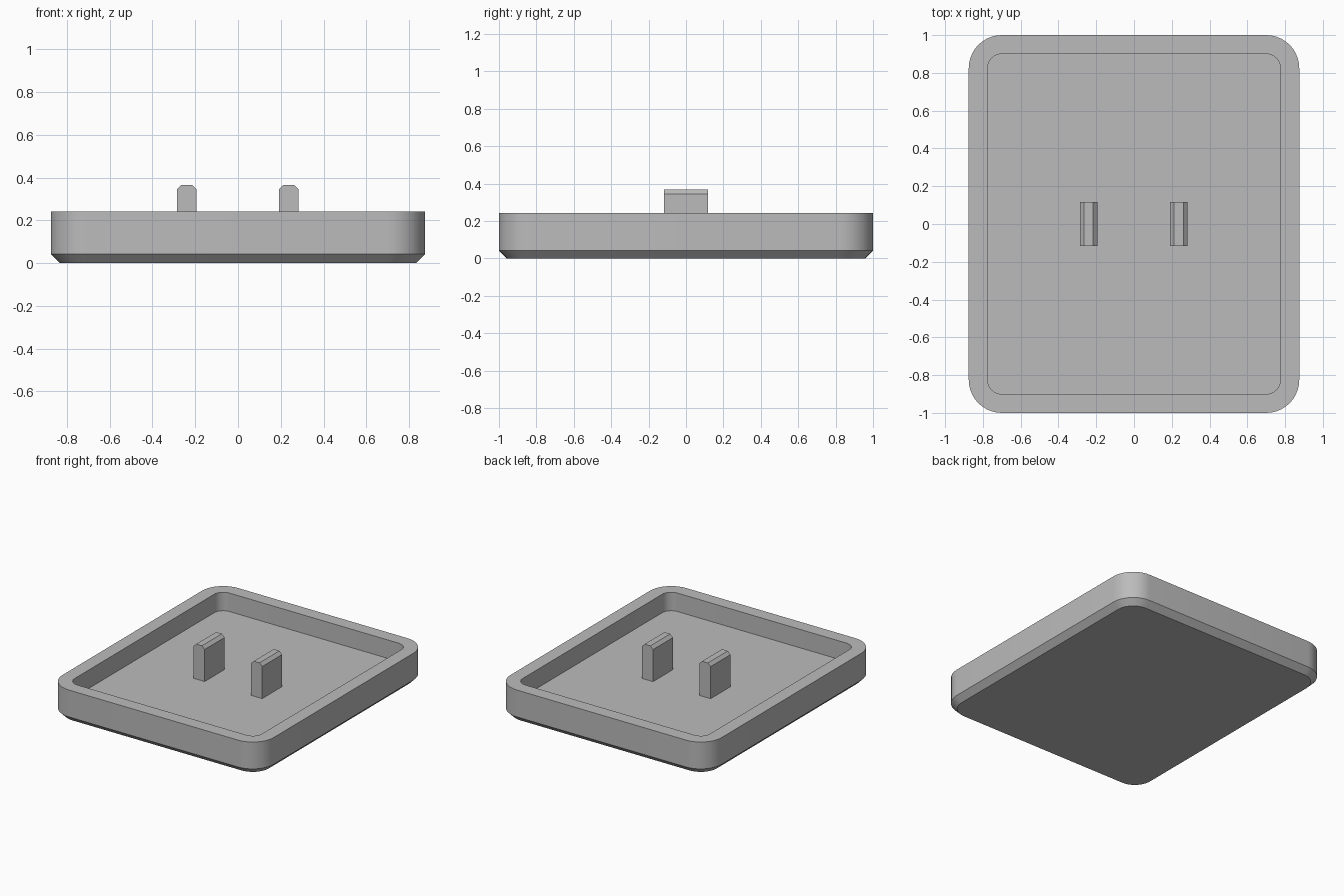
import bpy
import bmesh
import math

cube = bpy.data.objects.get("Cube")
if cube:
    bpy.data.objects.remove(cube, do_unlink=True)

grey = bpy.data.materials.new("plain grey")
grey.use_nodes = True
colour = (0.5, 0.5, 0.5, 1)
grey.diffuse_color = colour
grey.node_tree.nodes["Principled BSDF"].inputs["Base Color"].default_value = colour

HALF_X, HALF_Y, RADIUS = 0.875, 1.0, 0.175
HEIGHT, FLOOR, WALL, CHAMFER = 0.243, 0.105, 0.1, 0.042
STEPS = 10


def rounded_ring(bm, inset, z):
    """Ring of vertices along a rounded rectangle, inset from the outer outline."""
    r = RADIUS - inset
    cx, cy = HALF_X - RADIUS, HALF_Y - RADIUS
    ring = []
    for corner, (sx, sy) in enumerate(((1, 1), (-1, 1), (-1, -1), (1, -1))):
        for i in range(STEPS + 1):
            a = math.radians(90) * (corner + i / STEPS)
            ring.append(bm.verts.new((sx * cx + r * math.cos(a),
                                      sy * cy + r * math.sin(a), z)))
    return ring


def finish(bm, name):
    bmesh.ops.recalc_face_normals(bm, faces=bm.faces[:])
    mesh = bpy.data.meshes.new(name)
    bm.to_mesh(mesh)
    bm.free()
    mesh.materials.append(grey)
    obj = bpy.data.objects.new(name, mesh)
    bpy.context.collection.objects.link(obj)
    return obj


# Tray: chamfered base, outer wall, rim, inner wall and floor
bm = bmesh.new()
profile = ((CHAMFER, 0), (0, CHAMFER), (0, HEIGHT), (WALL, HEIGHT), (WALL, FLOOR))
rings = [rounded_ring(bm, inset, z) for inset, z in profile]
for low, high in zip(rings, rings[1:]):
    for i in range(len(low)):
        j = (i + 1) % len(low)
        bm.faces.new((low[i], low[j], high[j], high[i]))
bm.faces.new(rings[0])
bm.faces.new(rings[-1])
tray = finish(bm, "tray")
bpy.ops.object.select_all(action="DESELECT")
tray.select_set(True)
bpy.context.view_layer.objects.active = tray
bpy.ops.object.shade_smooth_by_angle(angle=math.radians(30))

# Two upright tabs with chamfered long top edges
TAB_HALF, TAB_LENGTH, TAB_TOP, TAB_CHAMFER = 0.046, 0.235, 0.367, 0.022
for side, x in (("left", 0.237), ("right", -0.24)):
    bm = bmesh.new()
    shoulder = TAB_TOP - TAB_CHAMFER
    crest = TAB_HALF - TAB_CHAMFER
    outline = ((-TAB_HALF, FLOOR), (TAB_HALF, FLOOR), (TAB_HALF, shoulder),
               (crest, TAB_TOP), (-crest, TAB_TOP), (-TAB_HALF, shoulder))
    face = bm.faces.new([bm.verts.new((x + px, -TAB_LENGTH / 2, pz)) for px, pz in outline])
    extruded = bmesh.ops.extrude_face_region(bm, geom=[face])["geom"]
    moved = [v for v in extruded if isinstance(v, bmesh.types.BMVert)]
    bmesh.ops.translate(bm, verts=moved, vec=(0, TAB_LENGTH, 0))
    finish(bm, side + "_tab")
